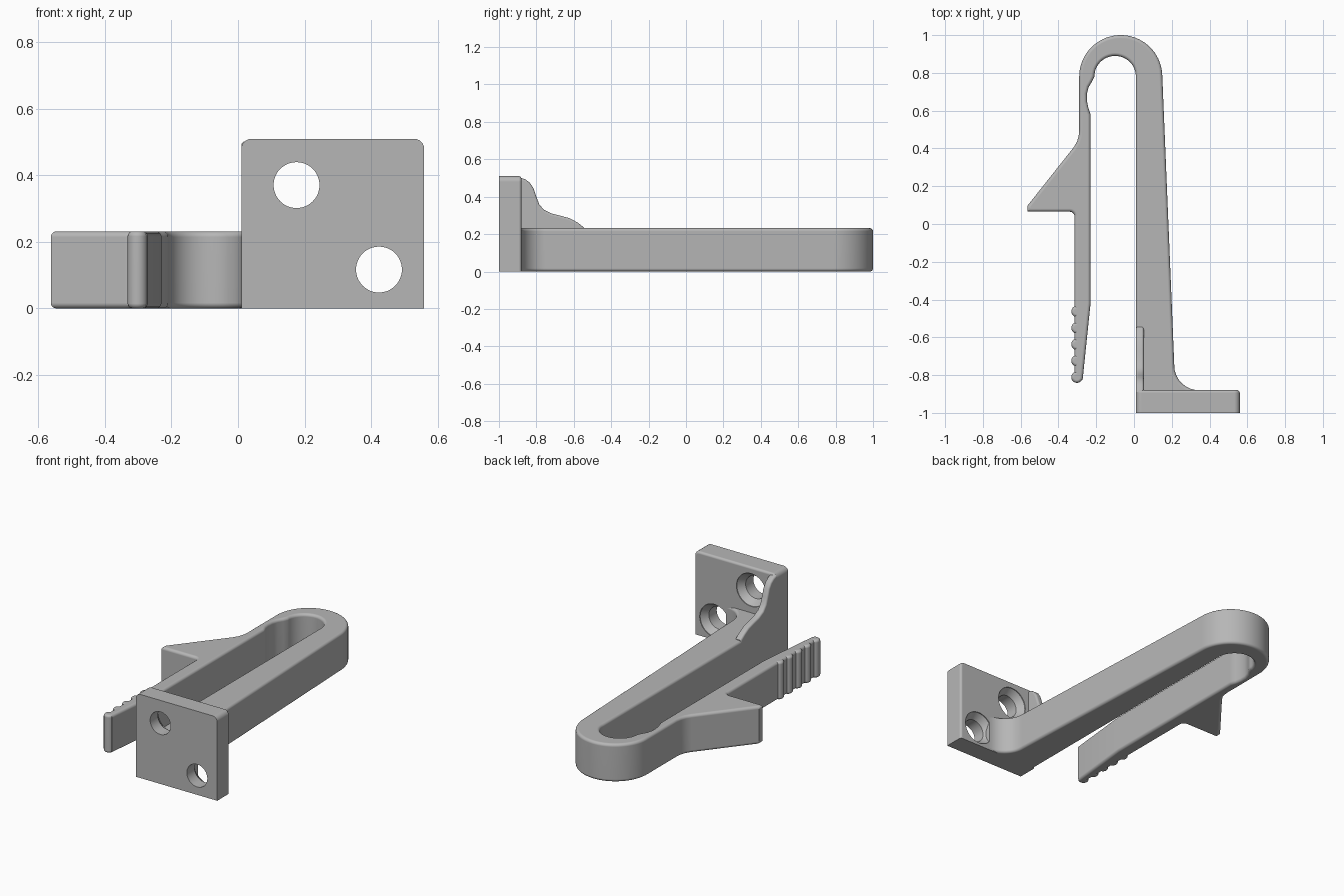
import bpy, bmesh, math
from mathutils import Vector

if "Cube" in bpy.data.objects:
    bpy.data.objects.remove(bpy.data.objects["Cube"])

grey = bpy.data.materials.new("light grey plastic")
grey.diffuse_color = (0.47, 0.47, 0.47, 1)
grey.use_nodes = True
grey.node_tree.nodes["Principled BSDF"].inputs["Base Color"].default_value = grey.diffuse_color


def arc(cx, cy, r, a0, a1, n):
    return [(cx + r * math.cos(math.radians(a0 + (a1 - a0) * i / n)),
             cy + r * math.sin(math.radians(a0 + (a1 - a0) * i / n))) for i in range(n + 1)]


def select(ob):
    bpy.ops.object.select_all(action='DESELECT')
    ob.select_set(True)
    bpy.context.view_layer.objects.active = ob


def smooth(ob):
    """Smooth rounded edges while keeping large faces flat."""
    select(ob)
    bpy.ops.object.shade_smooth_by_angle(angle=math.radians(35))
    mod = ob.modifiers.new("flat large faces", 'WEIGHTED_NORMAL')
    mod.keep_sharp = True
    mod.weight = 100


def make(name, bm):
    bmesh.ops.recalc_face_normals(bm, faces=bm.faces)
    me = bpy.data.meshes.new(name)
    bm.to_mesh(me)
    bm.free()
    ob = bpy.data.objects.new(name, me)
    bpy.context.collection.objects.link(ob)
    me.materials.append(grey)
    return ob


def prism(name, pts, place, lo, hi, bevel, rim):
    """Extrude an outline from lo to hi; round the rim edges whose midpoint passes rim()."""
    bm = bmesh.new()
    f = bm.faces.new([bm.verts.new(place(a, b, lo)) for a, b in pts])
    res = bmesh.ops.extrude_face_region(bm, geom=[f], use_keep_orig=True)
    top = [v for v in res['geom'] if isinstance(v, bmesh.types.BMVert)]
    bmesh.ops.translate(bm, verts=top, vec=Vector(place(0, 0, hi)) - Vector(place(0, 0, lo)))
    bmesh.ops.recalc_face_normals(bm, faces=bm.faces)
    tops = set(top)
    edges = [e for e in bm.edges
             if (e.verts[0] in tops) == (e.verts[1] in tops)
             and rim((e.verts[0].co + e.verts[1].co) / 2)]
    bmesh.ops.bevel(bm, geom=edges, offset=bevel, offset_type='OFFSET', segments=4,
                    profile=0.5, affect='EDGES', clamp_overlap=False)
    return make(name, bm)


def flat(a, b, c): return (a, b, c)
def facing(a, b, c): return (a, c, b)
def sideways(a, b, c): return (c, a, b)


# Clip body: fixed arm, U bend, thin neck, hook and finger lever
outline = [(0.01, -0.95)]
outline += arc(-0.10, 0.78, 0.11, 0, 180, 24)
outline += [(-0.222, 0.755), (-0.24, 0.725), (-0.249, 0.69), (-0.249, 0.65), (-0.242, 0.615),
            (-0.23, 0.58), (-0.23, -0.42), (-0.272, -0.825), (-0.315, -0.825)]
outline += [(-0.315, 0.04)] + arc(-0.34, 0.04, 0.025, 20, 90, 4)
outline += [(-0.563, 0.065), (-0.563, 0.098)]
outline += [(-0.32, 0.405), (-0.302, 0.435), (-0.293, 0.465), (-0.29, 0.50)]
outline += arc(-0.07, 0.78, 0.22, 180, 0, 36)
outline += arc(0.345, -0.748, 0.132, 178, 270, 14) + [(0.345, -0.95)]
smooth(prism("clip_body", outline, flat, 0, 0.232, 0.017, lambda m: m.y > -0.89))

# Grip ridges on the lever
for i in range(5):
    smooth(prism("grip_ridge", arc(-0.302, -0.463 - 0.087 * i, 0.03, 0, 345, 23), flat,
                 0, 0.232, 0.015, lambda m: True))

# Mounting plate with two rounded top corners
plate_pts = [(0.01, 0), (0.56, 0)] + arc(0.53, 0.48, 0.03, 0, 90, 6) + arc(0.04, 0.48, 0.03, 90, 180, 6)
plate = prism("mounting_plate", plate_pts, facing, -1, -0.88, 0.014,
              lambda m: m.y > -0.9 and m.z > 0.001 and m.x > 0.02)

# Curved gusset between plate and arm
gusset = [(-0.89, 0.2), (-0.55, 0.2), (-0.545, 0.235), (-0.58, 0.262), (-0.62, 0.284), (-0.67, 0.298),
          (-0.72, 0.31), (-0.76, 0.33), (-0.785, 0.36), (-0.80, 0.40), (-0.815, 0.445),
          (-0.835, 0.475), (-0.86, 0.493), (-0.89, 0.503)]
smooth(prism("gusset", gusset, sideways, 0.01, 0.052, 0.012,
             lambda m: m.y > -0.885 and m.z > 0.21))

# Countersunk screw holes through the plate
for hx, hz in ((0.176, 0.371), (0.424, 0.117)):
    bm = bmesh.new()
    rings = [[bm.verts.new((x, y, z)) for x, z in arc(hx, hz, r, 0, 352.5, 47)]
             for y, r in ((-1.1, 0.069), (-0.925, 0.069), (-0.885, 0.1), (-0.7, 0.1))]
    for a, b in zip(rings, rings[1:]):
        for i in range(48):
            j = (i + 1) % 48
            bm.faces.new((a[i], a[j], b[j], b[i]))
    bm.faces.new(rings[0])
    bm.faces.new(rings[-1])
    cutter = make("screw_hole_cutter", bm)
    cutter.hide_render = True
    mod = plate.modifiers.new("screw hole", 'BOOLEAN')
    mod.operation = 'DIFFERENCE'
    mod.solver = 'EXACT'
    mod.object = cutter
    select(plate)
    bpy.ops.object.modifier_apply(modifier=mod.name)
    bpy.data.objects.remove(cutter)
smooth(plate)
